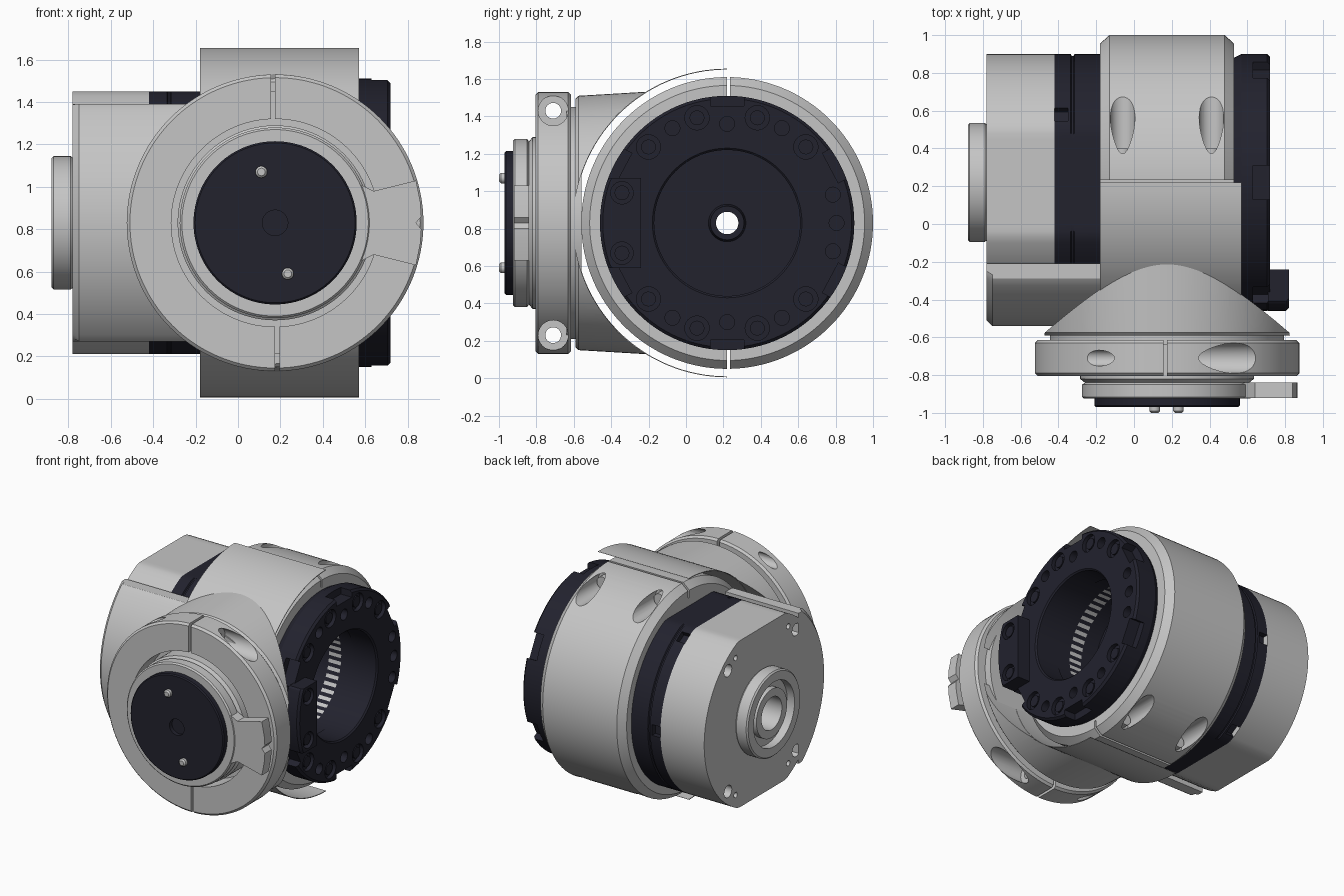
import bpy, bmesh
from math import sin, cos, pi, radians
from mathutils import Vector

cube = bpy.data.objects.get("Cube")
if cube:
    bpy.data.objects.remove(cube)


def material(name, rgb):
    m = bpy.data.materials.new(name)
    m.use_nodes = True
    m.diffuse_color = (*rgb, 1)
    m.node_tree.nodes["Principled BSDF"].inputs["Base Color"].default_value = (*rgb, 1)
    return m


LIGHT = material("light_grey", (0.56, 0.56, 0.56))
DARK = material("dark_navy", (0.016, 0.016, 0.027))
DRUM = (0, 0.22, 0.83)      # centre of the sideways axis
HUB = (0.175, 0, 0.83)      # centre of the front axis
parts = []


def finish(bm, name, mat):
    bmesh.ops.remove_doubles(bm, verts=bm.verts, dist=1e-5)
    bmesh.ops.dissolve_degenerate(bm, edges=bm.edges, dist=1e-5)
    bmesh.ops.recalc_face_normals(bm, faces=bm.faces)
    me = bpy.data.meshes.new(name)
    bm.to_mesh(me)
    bm.free()
    ob = bpy.data.objects.new(name, me)
    bpy.context.collection.objects.link(ob)
    if mat:
        me.materials.append(mat)
        parts.append(ob)
    return ob


def lathe(name, axis, centre, profile, mat=None, n=96, arc=None, flat=9, limit=9):
    """Turn a closed (along, radius) profile; flat and limit trim the section."""
    bm = bmesh.new()
    a0, a1 = arc or (0, 2 * pi)
    rings = []
    for i in range(n + 1 if arc else n):
        t = a0 + (a1 - a0) * i / n
        ring = []
        for a, r in profile:
            u = min(r * cos(t), limit)
            w = max(-flat, min(flat, r * sin(t)))
            p = (a, u, w) if axis == "X" else (u, a, w)
            ring.append(bm.verts.new(Vector(p) + Vector(centre)))
        rings.append(ring)
    k = len(profile)
    for i in range(n):
        p, q = rings[i], rings[(i + 1) % len(rings)]
        for j in range(k):
            bm.faces.new((p[j], p[(j + 1) % k], q[(j + 1) % k], q[j]))
    return finish(bm, name, mat)


def rod(name, axis, centre, a, b, r, mat=None, n=32):
    return lathe(name, axis, centre, [(a, 0), (a, r), (b, r), (b, 0)], mat, n)


def box(name, lo, hi, mat=None, turn=None):
    bm = bmesh.new()
    bmesh.ops.create_cube(bm, size=1)
    lo, hi = Vector(lo), Vector(hi)
    for v in bm.verts:
        v.co = (lo + hi) / 2 + Vector(c * s for c, s in zip(v.co, hi - lo))
        if turn is not None:    # swing about the drum axis
            y, z = v.co.y, v.co.z
            v.co.y = DRUM[1] + y * cos(turn) - z * sin(turn)
            v.co.z = DRUM[2] + y * sin(turn) + z * cos(turn)
    return finish(bm, name, mat)


def cut(ob, cutters):
    for c in cutters:
        m = ob.modifiers.new("cut", "BOOLEAN")
        m.operation, m.solver, m.object = "DIFFERENCE", "EXACT", c
        c.hide_render = True
    deps = bpy.context.evaluated_depsgraph_get()
    me = bpy.data.meshes.new_from_object(ob.evaluated_get(deps))
    ob.modifiers.clear()
    ob.data = me
    for c in cutters:
        bpy.data.objects.remove(c)


# Main clamp drum with bolt pockets and split lines
drum = lathe("main_drum", "X", DRUM, [(-0.18, 0.42), (-0.18, 0.735), (-0.13, 0.78),
             (0.48, 0.78), (0.53, 0.735), (0.53, 0.42)], LIGHT, 128)
tools = []
for s in (1, -1):
    for x in (-0.06, 0.41):
        tools.append(rod("cutter", "Y", (x, 0, 0.83 + s * 0.70), 0.35, 1.2, 0.065))
    tools.append(box("cutter", (-0.5, 0.218, 0.83 + s * 0.75 - 0.07),
                     (0.8, 0.234, 0.83 + s * 0.75 + 0.07)))
cut(drum, tools)
for s in (1, -1):
    for x in (-0.06, 0.41):
        rod("drum_bolt", "Y", (x, 0, 0.83 + s * 0.70), 0.34, 0.40, 0.045, LIGHT, 24)

# Thin half shell joining the drum to the front hub
lathe("front_shell", "X", DRUM, [(-0.18, 0.82), (-0.18, 0.825), (0.57, 0.825), (0.57, 0.82)],
      LIGHT, 64, arc=(pi / 2, 3 * pi / 2))

# Dark core with a lined bore
lathe("inner_core", "X", DRUM, [(-0.3, 0.06), (-0.3, 0.41), (0.2, 0.41), (0.2, 0.10),
      (0.26, 0.09), (0.26, 0.06)], DARK)
sleeve = lathe("bore_sleeve", "X", DRUM, [(0.19, 0.425), (0.54, 0.425), (0.54, 0.395),
               (0.42, 0.395), (0.32, 0.395), (0.19, 0.395)], DARK)
sleeve.data.materials.append(LIGHT)
for f in sleeve.data.polygons:
    if 0.33 < f.center.x < 0.41 and f.index % 4 < 2:
        f.material_index = 1

# Side flange with rim notches and counterbores
flange = lathe("side_flange", "X", DRUM, [(0.53, 0.39), (0.53, 0.66), (0.57, 0.68), (0.705, 0.68),
               (0.72, 0.665), (0.72, 0.40), (0.71, 0.39)], DARK)
pad = lathe("flange_pad", "X", DRUM, [(0.71, 0), (0.71, 0.68), (0.805, 0.68), (0.82, 0.665),
            (0.82, 0)], DARK, 128, flat=0.24, limit=-0.46)


def ring_spot(deg, r=0.585):
    t = radians(deg)
    return (0, DRUM[1] + r * cos(t), DRUM[2] + r * sin(t))


tools = []
for deg in (44, 74, 106, 136, -44, -74, -106, -136):
    tools.append(rod("cutter", "X", ring_spot(deg), 0.69, 0.9, 0.065, n=24))
    rod("flange_bolt", "X", ring_spot(deg), 0.68, 0.71, 0.04, DARK, 16)
for deg in (0, 15, -15, 60, -60, 90, -90, 120, -120):
    r = 0.53 if abs(deg) == 90 else 0.585
    tools.append(rod("cutter", "X", ring_spot(deg, r), 0.66, 0.9, 0.04, n=20))
for deg in (28, 90, 152, -28, -90, -152):
    tools.append(box("cutter", (0.63, 0.625, -0.09), (0.9, 0.9, 0.09), turn=radians(deg)))
cut(flange, tools)
cut(pad, [rod("cutter", "X", ring_spot(d), 0.78, 0.9, 0.06, n=24) for d in (164, -164)])
for d in (164, -164):
    rod("pad_bolt", "X", ring_spot(d), 0.77, 0.81, 0.04, DARK, 16)

# Dark spacer and flat-sided motor housing
spacer = lathe("dark_spacer", "X", DRUM, [(-0.42, 0.06), (-0.42, 0.68), (-0.335, 0.68), (-0.33, 0.67),
               (-0.32, 0.67), (-0.315, 0.68), (-0.17, 0.68), (-0.17, 0.06)], DARK, 128, flat=0.62)
cut(spacer, [box("cutter", (-0.42, 0.64, -0.04), (-0.35, 0.8, 0.04), turn=radians(d))
             for d in (58, 0, -58)])
housing = lathe("motor_housing", "X", DRUM, [(-0.78, 0.12), (-0.78, 0.68), (-0.42, 0.68),
                (-0.42, 0.12)], LIGHT, 128, flat=0.62)
tools = []
for sy in (1, -1):
    for sz in (1, -1):
        spot = (0, 0.22 + sy * 0.4, 0.83 + sz * 0.45)
        tools.append(rod("cutter", "X", spot, -0.9, -0.66, 0.045, n=24))
        small = (0, 0.22 + sy * 0.31, 0.83 + sz * 0.51)
        tools.append(rod("cutter", "X", small, -0.9, -0.72, 0.02, n=16))
cut(housing, tools)

# Rounded cover ahead of the housing
lathe("front_cover", "X", DRUM, [(-0.78, 0), (-0.78, 0.73), (-0.75, 0.76), (-0.18, 0.76),
      (-0.18, 0)], LIGHT, 180, flat=0.56, limit=-0.43)

# Stepped boss on the housing
lathe("side_boss", "X", DRUM, [(-0.77, 0.30), (-0.79, 0.315), (-0.87, 0.315), (-0.88, 0.305),
      (-0.88, 0.24), (-0.82, 0.24), (-0.82, 0.18), (-0.86, 0.18), (-0.86, 0.12), (-0.77, 0.12)], LIGHT)

# Front hub saddled onto the shell
hub = lathe("front_hub", "Y", HUB, [(-0.59, 0), (-0.59, 0.665), (-0.575, 0.68), (0.1, 0.72), (0.1, 0)],
            LIGHT, 128)
cut(hub, [rod("cutter", "X", DRUM, -2, 2, 0.822, n=128)])
rod("hub_neck", "Y", HUB, -0.64, -0.56, 0.62, LIGHT, 96)

# Clamp collar with cross bolts and split lines
collar = lathe("clamp_collar", "Y", HUB, [(-0.615, 0.49), (-0.615, 0.685), (-0.63, 0.70), (-0.79, 0.70),
               (-0.805, 0.685), (-0.805, 0.49)], LIGHT, 128)
tools = []
for s in (1, -1):
    spot = (0.175, -0.71, 0.83 + s * 0.6)
    tools.append(rod("cutter", "X", spot, -1, 1, 0.042))
    tools.append(rod("cutter", "X", spot, 0.16, 1, 0.08))
    x = 0.175 - s * 0.01
    tools.append(box("cutter", (x - 0.01, -0.9, 0.83 + s * 0.6 - 0.2),
                     (x + 0.01, -0.5, 0.83 + s * 0.6 + 0.2)))
cut(collar, tools)

# Output plate, side tab and dark cap
lathe("output_plate", "Y", HUB, [(-0.6, 0), (-0.6, 0.46), (-0.82, 0.46), (-0.84, 0.435), (-0.85, 0.45),
      (-0.915, 0.45), (-0.925, 0.44), (-0.925, 0)], LIGHT)
bm = bmesh.new()
outline = [(0.5, 0.19), (0.56, 0.19), (0.64, 0.15), (0.84, 0.20), (0.86, 0.1), (0.865, 0.03), (0.84, 0)]
outline += [(x, -z) for x, z in reversed(outline[:-1])]
face = bm.faces.new([bm.verts.new((x, -0.92, 0.83 + z)) for x, z in outline])
side = bmesh.ops.extrude_face_region(bm, geom=[face])["geom"]
bmesh.ops.translate(bm, vec=(0, 0.08, 0), verts=[g for g in side if isinstance(g, bmesh.types.BMVert)])
finish(bm, "side_tab", LIGHT)
lathe("front_cap", "Y", HUB, [(-0.92, 0), (-0.92, 0.385), (-0.962, 0.385), (-0.97, 0.377),
      (-0.97, 0.06), (-0.94, 0.06), (-0.94, 0)], DARK)
for x, z in ((0.11, 1.07), (0.235, 0.59)):
    lathe("cap_screw", "Y", (x, 0, z), [(-0.96, 0), (-0.96, 0.028), (-0.99, 0.028), (-1, 0.018),
          (-1, 0)], LIGHT, 16)

# Smooth curved walls, keep edges crisp
bpy.ops.object.select_all(action="DESELECT")
for ob in parts:
    ob.select_set(True)
bpy.context.view_layer.objects.active = parts[0]
bpy.ops.object.shade_smooth_by_angle(angle=radians(25))
